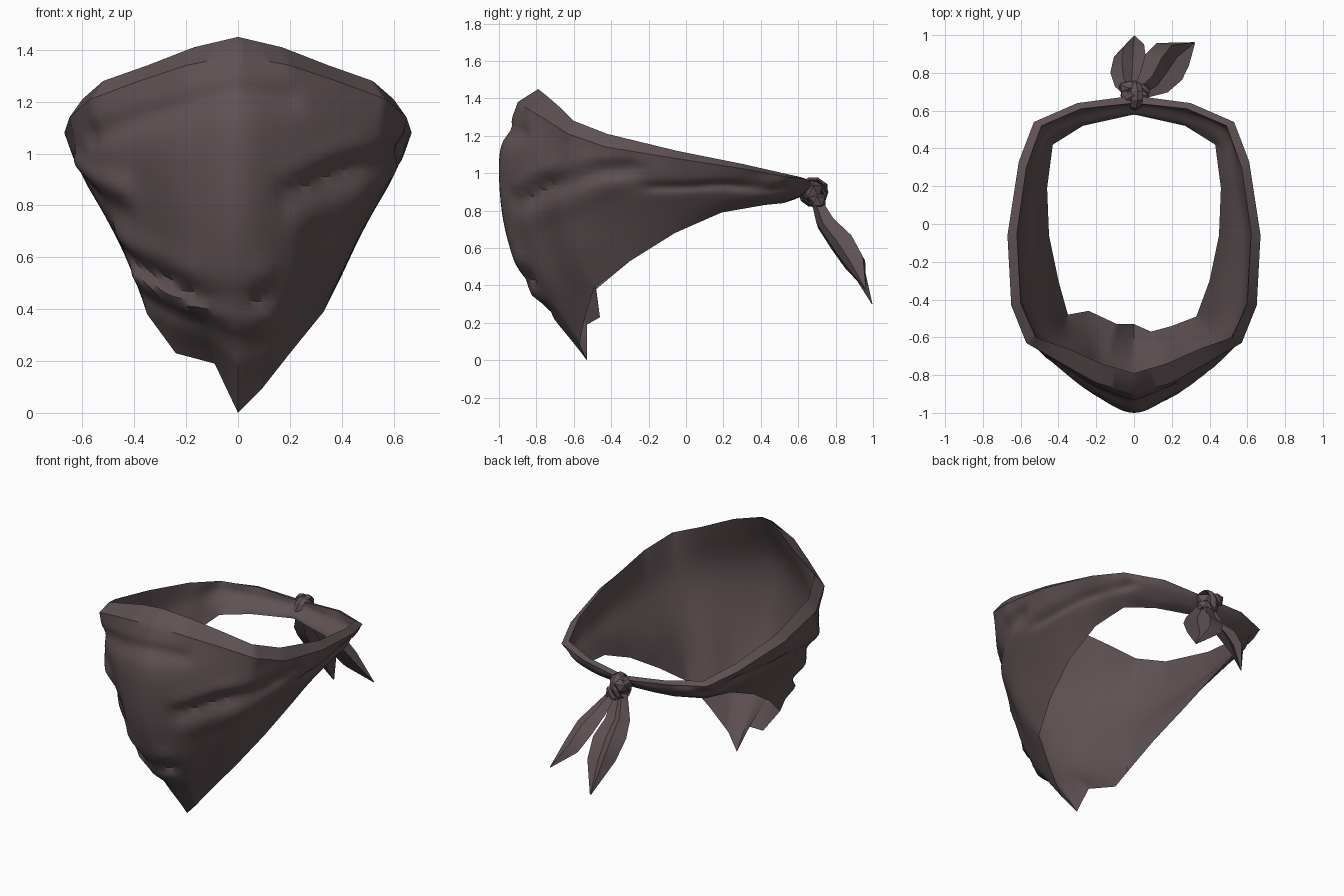
import bpy, bmesh, math, random
from mathutils import Vector as V
from mathutils.geometry import intersect_point_line

if "Cube" in bpy.data.objects:
    bpy.data.objects.remove(bpy.data.objects["Cube"], do_unlink=True)

random.seed(4)
COLOUR = (0.115, 0.083, 0.088, 1)
cloth = bpy.data.materials.new("dusky_brown_cloth")
cloth.use_nodes = True
cloth.diffuse_color = COLOUR
shader = cloth.node_tree.nodes["Principled BSDF"]
shader.inputs["Base Color"].default_value = COLOUR
shader.inputs["Roughness"].default_value = 0.9


def finish(name, bm, angle):
    bmesh.ops.recalc_face_normals(bm, faces=bm.faces)
    mesh = bpy.data.meshes.new(name)
    bm.to_mesh(mesh)
    bm.free()
    mesh.materials.append(cloth)
    obj = bpy.data.objects.new(name, mesh)
    bpy.context.collection.objects.link(obj)
    bpy.ops.object.select_all(action='DESELECT')
    obj.select_set(True)
    bpy.context.view_layer.objects.active = obj
    bpy.ops.object.shade_smooth_by_angle(angle=math.radians(angle))


def curve(points, steps):
    """Smooth curve through the points, sampled evenly along each span."""
    pts = [points[0] * 2 - points[1]] + points + [points[-1] * 2 - points[-2]]
    out = []
    for i in range(1, len(pts) - 2):
        a, b, c, d = pts[i - 1:i + 3]
        for k in range(steps):
            t = k / steps
            out.append((b * 2 + (c - a) * t + (a * 2 - b * 5 + c * 4 - d) * t ** 2
                        + (b * 3 - a - c * 3 + d) * t ** 3) / 2)
    return out + [points[-1]]


def loft(bm, sections, closed):
    """Join rings of points with quads."""
    rings = [[bm.verts.new(p) for p in s] for s in sections]
    pairs = list(zip(rings, rings[1:]))
    if closed:
        pairs.append((rings[-1], rings[0]))
    for a, b in pairs:
        n = len(a)
        for i in range(n):
            j = (i + 1) % n
            bm.faces.new((a[i], a[j], b[j], b[i]))
    return rings


# Guide lines of the scarf, running from the front centre round to the knot
top = [(0, -.79, 1.45), (.17, -.74, 1.41), (.35, -.66, 1.34), (.52, -.6, 1.28), (.6, -.42, 1.21),
       (.62, -.05, 1.12), (.57, .3, 1.05), (.49, .52, 1), (.28, .61, .98), (0, .64, .95)]
rim = [(0, -.9, 1.38), (.2, -.84, 1.34), (.38, -.74, 1.28), (.57, -.63, 1.21), (.65, -.43, 1.14),
       (.67, -.06, 1.08), (.61, .33, 1.02), (.53, .54, .98), (.3, .64, .97), (0, .68, .94)]
upper = [(0, -1, 1.05), (.2, -.91, 1), (.37, -.78, .98), (.52, -.63, .95), (.6, -.42, .95),
         (.62, -.06, .95), (.57, .28, .95), (.51, .52, .94), (.29, .62, .92), (0, .66, .92)]
lower = [(0, -.91, .52), (.17, -.82, .5), (.28, -.7, .52), (.42, -.58, .62), (.48, -.36, .7),
         (.54, -.06, .82), (.53, .24, .87), (.48, .47, .88), (.28, .57, .87), (0, .62, .88)]
hem = [(0, -.53, 0), (.09, -.57, .09), (.2, -.54, .23), (.33, -.49, .39), (.4, -.3, .53),
       (.45, -.06, .68), (.46, .19, .79), (.43, .42, .83), (.27, .52, .84), (0, .58, .86)]
hem_left = [hem[0], (.09, -.53, .19), (.24, -.46, .23), (.35, -.48, .38)] + hem[4:]

# Folds: path, height (negative is a groove), width
folds = [
    ([(.2, -.92, .92), (.4, -.77, 1.01), (.6, -.42, 1.09)], .015, .05),
    ([(.2, -.92, .85), (.4, -.76, .93), (.6, -.45, 1.02), (.62, -.3, 1.03)], -.035, .05),
    ([(.24, -.86, .74), (.45, -.66, .83), (.6, -.4, .94)], .015, .06),
    ([(-.6, -.42, .96), (-.45, -.7, .86)], .03, .05),
    ([(-.58, -.4, .86), (-.45, -.66, .77)], -.015, .05),
    ([(-.55, -.6, 1.07), (-.25, -.86, 1.17), (0, -.97, 1.24), (.2, -.88, 1.22)], -.025, .05),
    ([(-.46, -.56, .68), (-.2, -.81, .57), (.1, -.88, .54)], .02, .05),
    ([(-.42, -.56, .59), (-.2, -.78, .47), (.1, -.84, .44)], -.03, .04),
    ([(-.4, -.54, .52), (-.12, -.8, .38), (.1, -.8, .35)], .025, .045),
    ([(-.35, -.53, .43), (-.1, -.75, .3), (.08, -.73, .25)], -.025, .04),
]
for s in (-1, 1):
    folds += [([(s * .62, -.2, .92), (s * .58, .2, .94), (s * .48, .55, .92)], -.022, .03)]
folds = [([V(p) for p in path], h, w) for path, h, w in folds]


def fold_offset(p):
    total = 0
    for path, h, w in folds:
        near = 9
        for a, b in zip(path, path[1:]):
            t = min(1, max(0, intersect_point_line(p, a, b)[1]))
            near = min(near, (p - a.lerp(b, t)).length)
        total += h * math.exp(-(near / w) ** 2)
    return total


def station(i, side):
    lines = (top, rim, upper, lower, hem if side > 0 else hem_left)
    return [V((l[i][0] * side, l[i][1], l[i][2])) for l in lines]


# Scarf: a closed wall section swept round the loop
stations = [station(i, 1) for i in range(10)] + [station(i, -1) for i in range(8, 0, -1)]
count = len(stations)
SUB = 8
sections = []
for i in range(count):
    near = [stations[(i + d) % count] for d in (-1, 0, 1, 2)]
    # the body runs smoothly round the loop, the edges stay straight between stations
    body_u, body_l = ([curve([s[row] for s in near], SUB)[SUB + k] for k in range(SUB)]
                      for row in (2, 3))
    for k in range(SUB):
        t, r, b = [near[1][row].lerp(near[2][row], k / SUB) for row in (0, 1, 4)]
        u, l = body_u[k], body_l[k]
        outer = curve([r, u, l, b], 12)
        last = len(outer) - 1
        for n, p in enumerate(outer):
            fade = min(1, n / 5, (last - n) / 9)
            outer[n] = p + V((p.x, p.y + .1, 0)).normalized() * fold_offset(p) * fade
        inner = curve([t, u * V((.95, .95, 1)), l * V((.94, .94, 1)), b], 6)
        sections.append([t] + outer + inner[-2:0:-1])
bm = bmesh.new()
loft(bm, sections, True)
finish("scarf", bm, 38)

# Knot: faceted lump with a cloth wrap over it
bm = bmesh.new()
for centre, size in (((0, .68, .9), (.085, .06, .075)), ((.03, .7, .85), (.06, .05, .05)),
                     ((-.03, .72, .92), (.055, .04, .045))):
    made = bmesh.ops.create_icosphere(bm, subdivisions=1, radius=1)["verts"]
    for v in made:
        v.co = V(centre) + v.co * V(size) * random.uniform(.9, 1.12)
finish("knot", bm, 25)

bm = bmesh.new()
wrap = []
for i in range(10):
    a = math.tau * i / 10
    out = V((.25 * math.sin(a), math.cos(a), math.sin(a))) * .068
    mid = V((0, .68, .9)) + out
    wrap.append([mid - V((.03, 0, 0)), mid + out * .2, mid + V((.03, 0, 0)), mid - out * .15])
loft(bm, wrap, True)
finish("knot_wrap", bm, 25)


# Tails: leaf-shaped folded ends hanging from the knot
def tail(name, path, widths, across, keel):
    across, keel = V(across).normalized(), V(keel).normalized()
    rings = []
    for p, w in zip(path, widths):
        p = V(p)
        rings.append([p - across * w, p - across * w * .3 + keel * w * .5,
                      p + across * w * .25 + keel * w * .1, p + across * w + keel * w * .25,
                      p + across * w * .1 - keel * w * .45])
    bm = bmesh.new()
    ends = loft(bm, rings, False)
    bm.faces.new(ends[0])
    bm.faces.new(ends[-1])
    finish(name, bm, 25)


tail("tail_right", [(.03, .69, .86), (.1, .74, .73), (.15, .82, .63), (.2, .89, .52), (.32, .96, .38)],
     [.045, .09, .12, .105, .004], (.72, -.62, -.1), (.4, .6, .5))
tail("tail_left", [(-.01, .69, .86), (-.03, .75, .71), (-.03, .83, .62), (-.025, .91, .5), (0, .995, .3)],
     [.04, .075, .1, .085, .004], (1, .3, -.1), (-.1, .7, .5))
